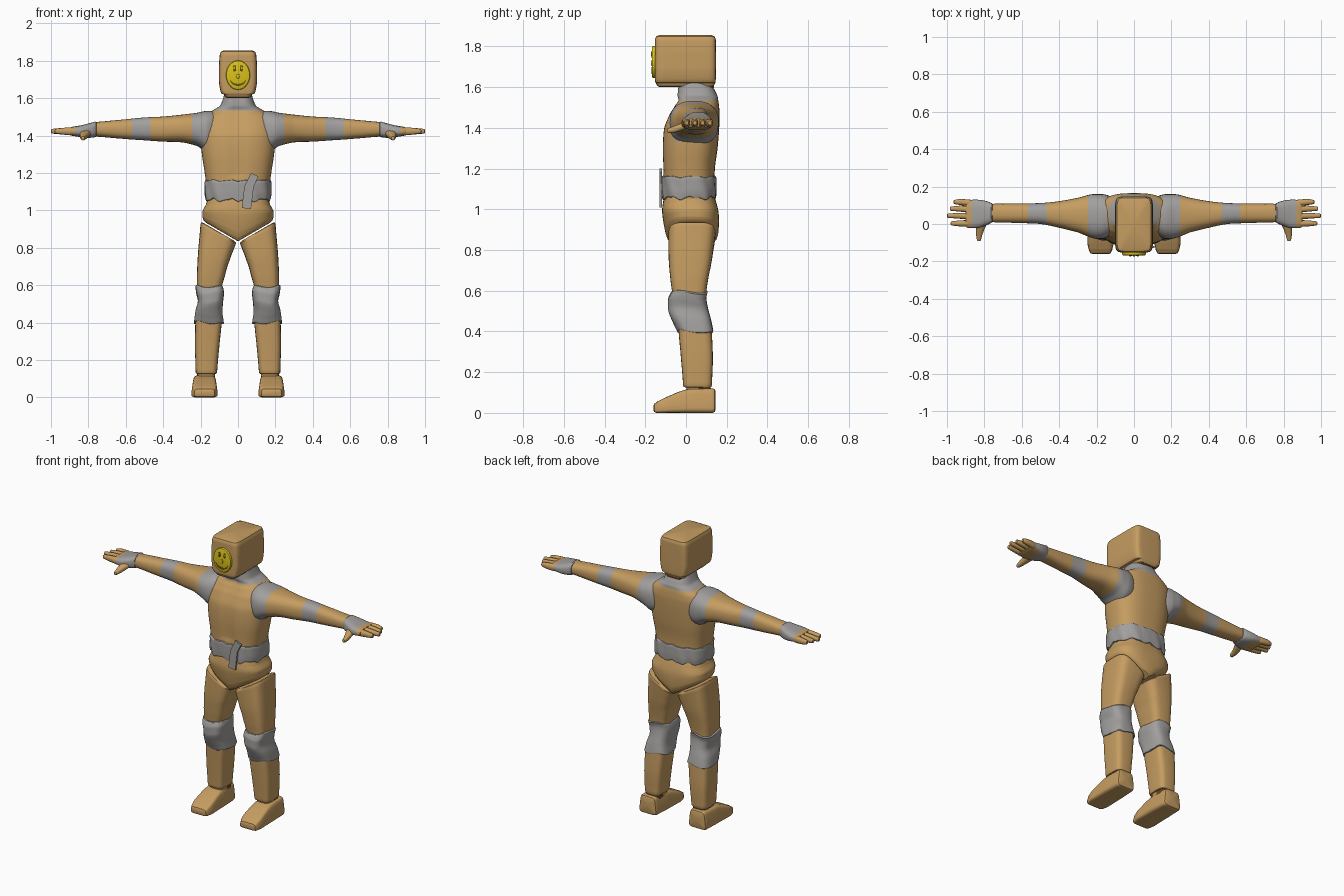
import bpy, bmesh, math
from mathutils import Vector, Matrix

if "Cube" in bpy.data.objects:
    bpy.data.objects.remove(bpy.data.objects["Cube"])

def material(name, r, g, b):
    m = bpy.data.materials.new(name)
    m.diffuse_color = (r, g, b, 1)
    m.use_nodes = True
    m.node_tree.nodes["Principled BSDF"].inputs["Base Color"].default_value = m.diffuse_color
    return m

TAN = material("cardboard tan", 0.56, 0.335, 0.12)
GREY = material("tape grey", 0.36, 0.35, 0.34)
YELLOW = material("face yellow", 0.70, 0.54, 0.01)
OLIVE = material("face dark olive", 0.13, 0.09, 0.006)
BROWN = material("torn brown", 0.13, 0.055, 0.015)

def finish(name, bm, mats, rule=None, mirror=False):
    bmesh.ops.recalc_face_normals(bm, faces=bm.faces)
    if rule:
        for f in bm.faces:
            f.material_index = rule(f.calc_center_median())
    me = bpy.data.meshes.new(name)
    bm.to_mesh(me)
    bm.free()
    for m in mats:
        me.materials.append(m)
    ob = bpy.data.objects.new(name, me)
    bpy.context.collection.objects.link(ob)
    if mirror:
        ob.modifiers.new("mirror", 'MIRROR').use_axis[0] = True
    return ob

def smooth_rows(keys, steps):
    """Spline through the key rows, clamped so it never overshoots."""
    out = []
    for i in range(len(keys) - 1):
        p0, p1, p2 = keys[max(i - 1, 0)], keys[i], keys[i + 1]
        p3 = keys[min(i + 2, len(keys) - 1)]
        for s in range(steps):
            t = s / steps
            row = [p1[0] + (p2[0] - p1[0]) * t]
            for a, b, c, d in list(zip(p0, p1, p2, p3))[1:]:
                v = 0.5 * (2*b + (c-a)*t + (2*a-5*b+4*c-d)*t*t + (3*b-a-3*c+d)*t**3)
                row.append(min(max(v, min(b, c)), max(b, c)))
            out.append(row)
    return out + [list(keys[-1])]

def loft(name, axis, keys, mats, rule=None, p=2.5, n=32, steps=6, r=0.01, warp=None, mirror=False):
    """Skin over rounded sections; a key is (position, a min, a max, b min, b max)."""
    rows = smooth_rows(keys, steps)
    def inset(row, t, d):
        return [t, row[1] + d, row[2] - d, row[3] + d, row[4] - d]
    a, z = rows[0], rows[-1]
    rows = ([inset(a, a[0], r), inset(a, a[0] + .3*r, .3*r), inset(a, a[0] + r, 0)]
            + [w for w in rows[1:-1] if a[0] + r < w[0] < z[0] - r]
            + [inset(z, z[0] - r, 0), inset(z, z[0] - .3*r, .3*r), inset(z, z[0], r)])
    bm = bmesh.new()
    def place(t, u, v):
        co = Vector({'x': (t, u, v), 'y': (u, t, v), 'z': (u, v, t)}[axis])
        return bm.verts.new(warp(co) if warp else co)
    rings = []
    for t, a1, a2, b1, b2 in rows:
        ring = []
        for i in range(n):
            c, s = math.cos(2*math.pi*i/n), math.sin(2*math.pi*i/n)
            u = math.copysign(abs(c)**(2/p), c)
            v = math.copysign(abs(s)**(2/p), s)
            ring.append(place(t, (a1+a2)/2 + u*(a2-a1)/2, (b1+b2)/2 + v*(b2-b1)/2))
        rings.append(ring)
    for q, w in zip(rings, rings[1:]):
        for i in range(n):
            j = (i + 1) % n
            bm.faces.new((q[i], q[j], w[j], w[i]))
    for ring, (t, a1, a2, b1, b2) in ((rings[0], rows[0]), (rings[-1], rows[-1])):
        c = place(t, (a1+a2)/2, (b1+b2)/2)
        for i in range(n):
            bm.faces.new((ring[i], ring[(i + 1) % n], c))
    return finish(name, bm, mats, rule, mirror)

# torso and neck, with a shallow crease down the chest
def crease(co):
    if co.y < 0 and co.z > 1.18:
        co.y += 0.01 * math.exp(-(co.x / 0.025)**2)
    return co
loft("torso", 'z', [(1.03, -.165, .165, -.105, .14), (1.12, -.168, .168, -.11, .14),
     (1.2, -.178, .178, -.112, .142), (1.3, -.193, .193, -.115, .155), (1.4, -.2, .2, -.108, .163),
     (1.47, -.2, .2, -.08, .165), (1.51, -.175, .175, -.055, .162), (1.535, -.135, .135, -.04, .158),
     (1.56, -.095, .095, -.045, .152), (1.63, -.072, .072, -.04, .12)], [TAN, GREY],
     lambda c: int(c.z > 1.535 or (abs(c.x) > .178 and c.z > 1.33)), p=2.7, n=48, warp=crease)

# arms with tape bands
loft("arm", 'x', [(.12, -.06, .15, 1.32, 1.53), (.17, -.08, .16, 1.315, 1.532), (.22, -.075, .16, 1.345, 1.522),
     (.3, -.045, .14, 1.364, 1.512), (.4, -.02, .122, 1.368, 1.502), (.5, .0, .112, 1.375, 1.497),
     (.6, .005, .11, 1.382, 1.487), (.78, .01, .108, 1.396, 1.472)], [TAN, GREY],
     lambda c: int(c.x < .245 or .465 < c.x < .56 or c.x > .76), mirror=True)

# hands: taped palm, four fingers and a thumb
loft("palm", 'x', [(.755, .005, .113, 1.392, 1.476), (.8, -.01, .125, 1.388, 1.465),
     (.84, -.022, .13, 1.392, 1.455), (.9, -.02, .128, 1.4, 1.446)], [GREY, TAN],
     lambda c: int(c.x > .872 or (c.x > .82 and c.z < 1.4)), p=3, mirror=True)
for k, (y, tip) in enumerate(((.112, .965), (.078, .985), (.042, 1.0), (.003, .98))):
    yt = y * 1.05
    loft("finger_%d" % k, 'x', [(.87, y-.018, y+.018, 1.4, 1.444), (.93, yt-.016, yt+.016, 1.405, 1.442),
         (tip, yt-.011, yt+.011, 1.411, 1.436)], [TAN], n=12, steps=3, r=.006, mirror=True)
loft("thumb", 'y', [(-.092, .818, .84, 1.375, 1.398), (-.05, .808, .845, 1.378, 1.412),
     (.01, .785, .845, 1.395, 1.435)], [TAN], n=16, steps=3, r=.007, mirror=True)

# pelvis with a V-shaped lower edge
def vee(co):
    t = min(max((1.03 - co.z) / .195, 0), 1)
    co.z += t * .58 * abs(co.x)
    return co
loft("pelvis", 'z', [(.835, -.182, .182, -.085, .145), (.88, -.19, .19, -.1, .158), (.95, -.19, .19, -.113, .162),
     (1.0, -.18, .18, -.117, .157), (1.07, -.162, .162, -.108, .14)], [TAN], p=2.8, n=48, r=.012, warp=vee)

# ragged tape belt and its loose end
def ragged(co):
    a = math.atan2(co.y, co.x)
    w = math.sin(9*a) + .6 * math.sin(17*a + 1)
    co.z += .007 * w * (1 if co.z < 1.1 else .5)
    k = 1 + .014 * math.sin(13*a + co.z*30)
    return Vector((co.x * k, co.y * k, co.z))
loft("belt", 'z', [(1.055, -.174, .174, -.118, .148), (1.09, -.178, .178, -.12, .15),
     (1.16, -.178, .178, -.121, .148)], [GREY], p=2.7, n=64, steps=4, r=.005, warp=ragged)
for name, x, z, w, h, tilt in (("belt_tail", .052, 1.07, .05, .12, .12), ("belt_tip", .072, 1.155, .045, .08, .45)):
    bm = bmesh.new()
    bmesh.ops.create_cube(bm, size=1, matrix=Matrix.Translation((x, -.123, z))
                          @ Matrix.Rotation(tilt, 4, 'Y') @ Matrix.Diagonal((w, .012, h, 1)))
    finish(name, bm, [GREY])

# legs
def slant(co):
    t = min(max((co.z - .7) / .185, 0), 1)
    co.z += t * .58 * (co.x - .105)
    return co
loft("thigh", 'z', [(.57, .09, .22, -.066, .098), (.65, .07, .22, -.076, .108), (.75, .042, .214, -.085, .128),
     (.887, .01, .2, -.086, .145)], [TAN], p=3.6, r=.012, warp=slant, mirror=True)
def wrinkle(co):
    co.z += .008 * math.sin(40 * co.x + 25 * co.y)
    return co
loft("knee", 'z', [(.4, .075, .236, -.042, .134), (.46, .083, .228, -.068, .122), (.51, .08, .215, -.088, .108),
     (.56, .075, .224, -.088, .1), (.595, .08, .228, -.076, .106)], [GREY], p=3.2, r=.005, warp=wrinkle, mirror=True)
loft("shin", 'z', [(.125, .112, .226, -.014, .127), (.27, .1, .23, -.025, .132), (.43, .085, .228, -.038, .126)],
     [TAN], p=4, r=.01, mirror=True)
loft("ankle", 'z', [(.09, .122, .218, .005, .125), (.14, .122, .218, .0, .12)], [TAN, BROWN],
     lambda c: int(c.y > .05), p=4, r=.004, mirror=True)
def foot_taper(co):
    k = 1 - 1.9 * max(co.z - .02, 0)
    co.x = .178 + (co.x - .178) * k
    return co
loft("foot", 'y', [(-.16, .12, .238, 0, .05), (-.1, .108, .25, 0, .076), (-.03, .108, .25, 0, .105),
     (.02, .108, .25, 0, .118), (.145, .115, .245, 0, .12)], [TAN], p=6, r=.014, warp=foot_taper, mirror=True)

# box head
loft("head", 'z', [(1.6, -.074, .074, -.148, .143), (1.635, -.093, .093, -.152, .146),
     (1.69, -.102, .102, -.153, .147), (1.77, -.102, .102, -.153, .147), (1.855, -.097, .097, -.152, .146)],
     [TAN], p=8, n=48, r=.02)
loft("head_torn_edge", 'z', [(1.596, -.05, .05, .07, .138), (1.63, -.05, .05, .07, .138)], [BROWN], p=6, n=24, r=.004)

# face disc, nose and painted features
loft("face_disc", 'y', [(-.168, -.064, .064, 1.645, 1.802), (-.14, -.064, .064, 1.645, 1.802)],
     [YELLOW], p=2, n=40, steps=2, r=.007)
loft("nose", 'y', [(-.173, -.009, .009, 1.705, 1.73), (-.16, -.012, .012, 1.702, 1.735)],
     [YELLOW], p=2, n=16, steps=2, r=.004)
loft("eye", 'y', [(-.1705, .01, .028, 1.742, 1.776), (-.165, .01, .028, 1.742, 1.776)],
     [OLIVE], p=2, n=16, steps=1, r=.001, mirror=True)
loft("pupil", 'y', [(-.1725, .015, .025, 1.752, 1.771), (-.166, .015, .025, 1.752, 1.771)],
     [YELLOW], p=2, n=12, steps=1, r=.001, mirror=True)
bm = bmesh.new()
pairs = []
for i in range(17):
    a = math.radians(200 + 140 * i / 16)
    th = .0015 + .0045 * math.sin(math.pi * i / 16)
    pairs.append([bm.verts.new(((.045 + d) * math.cos(a), -.1695, 1.712 + (.041 + d) * math.sin(a))) for d in (-th, th)])
for q, w in zip(pairs, pairs[1:]):
    bm.faces.new((q[0], q[1], w[1], w[0]))
res = bmesh.ops.extrude_face_region(bm, geom=bm.faces[:])
bmesh.ops.translate(bm, vec=(0, .004, 0), verts=[v for v in res["geom"] if isinstance(v, bmesh.types.BMVert)])
finish("smile", bm, [OLIVE])

# smooth shading with sharp edges kept
for ob in bpy.context.scene.objects:
    ob.select_set(True)
    bpy.context.view_layer.objects.active = ob
bpy.ops.object.shade_smooth_by_angle(angle=math.radians(40))
